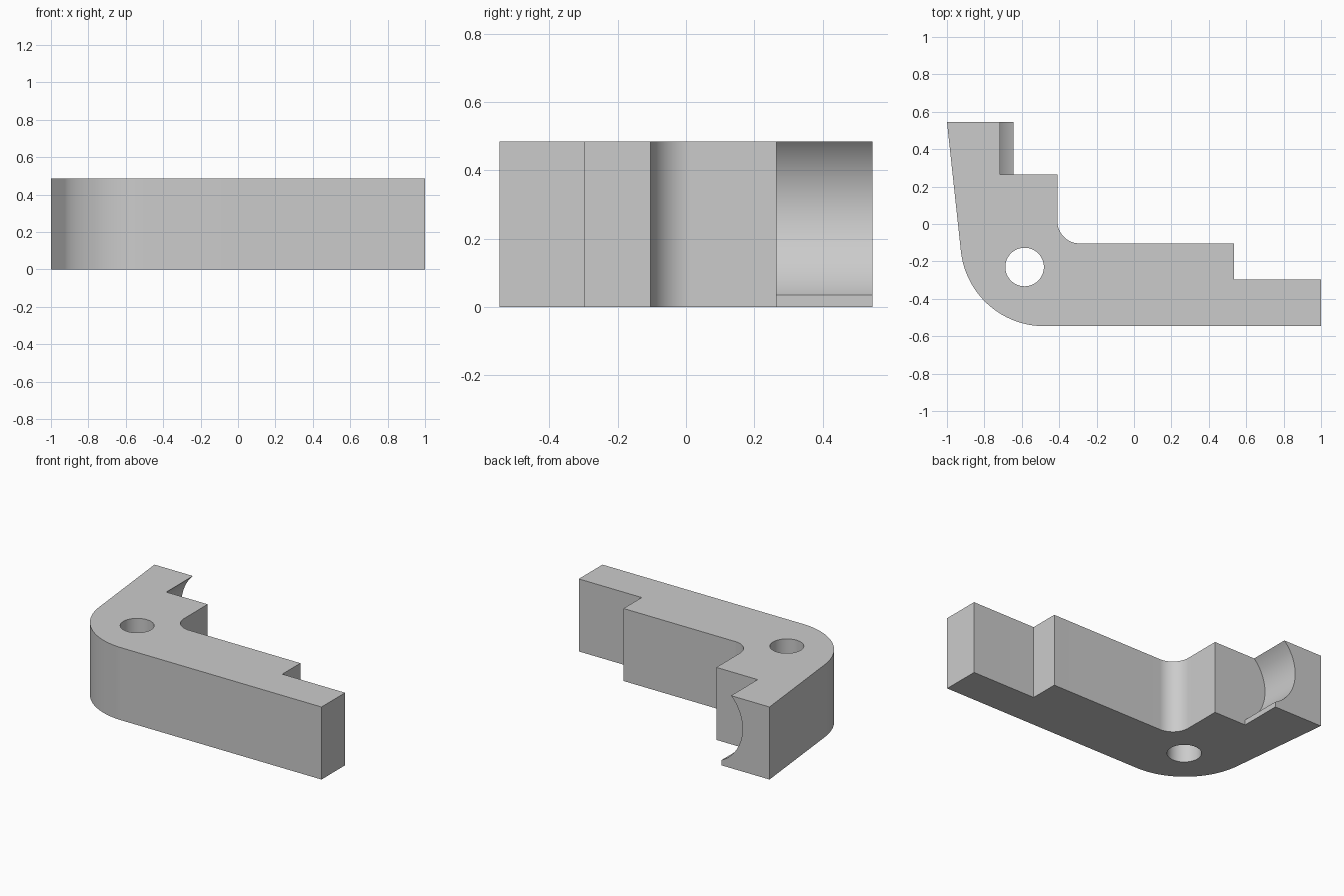
import bpy, bmesh, math
from math import radians, cos, sin, atan2, hypot

cube = bpy.data.objects.get("Cube")
if cube:
    bpy.data.objects.remove(cube, do_unlink=True)

HEIGHT = 0.485

grey = bpy.data.materials.new("plain grey")
grey.use_nodes = True
grey.diffuse_color = (0.6, 0.6, 0.6, 1)
grey.node_tree.nodes["Principled BSDF"].inputs["Base Color"].default_value = grey.diffuse_color


def arc(cx, cy, r, start, end, n=32):
    """Points along a circular arc, angles in radians."""
    steps = [start + (end - start) * i / n for i in range(n + 1)]
    return [(cx + r * cos(a), cy + r * sin(a)) for a in steps]


def prism(name, points, place, depth):
    """Extrude a closed profile; place maps a 2D point to 3D, depth is the sweep."""
    bm = bmesh.new()
    face = bm.faces.new([bm.verts.new(place(*p)) for p in points])
    swept = bmesh.ops.extrude_face_region(bm, geom=[face])["geom"]
    verts = [v for v in swept if isinstance(v, bmesh.types.BMVert)]
    bmesh.ops.translate(bm, vec=depth, verts=verts)
    bmesh.ops.recalc_face_normals(bm, faces=bm.faces)
    mesh = bpy.data.meshes.new(name)
    bm.to_mesh(mesh)
    bm.free()
    mesh.materials.append(grey)
    obj = bpy.data.objects.new(name, mesh)
    bpy.context.collection.objects.link(obj)
    return obj


# Angled bracket: stepped inner side, filleted inner corner, rounded outer corner
outline = [(-1, 0.546), (-0.645, 0.546), (-0.645, 0.265), (-0.41, 0.265)]
outline += arc(-0.29, 0.016, 0.12, radians(180), radians(270))
outline += [(0.535, -0.104), (0.535, -0.296), (1, -0.296), (1, -0.546)]
outline += arc(-0.48, -0.098, 0.448, radians(270), radians(186.1), 48)
bracket = prism("bracket", outline, lambda x, y: (x, y, 0), (0, 0, HEIGHT))

# Round pivot hole through the corner
hole = prism("pivot_hole_cutter", arc(-0.585, -0.23, 0.103, 0, radians(354.375), 63),
             lambda x, y: (x, y, -0.1), (0, 0, 0.8))

# Hollow in the end of the short arm, above a thin lip
cx, cz, top_x, lip_x, lip_z = -0.521, 0.285, -0.715, -0.645, 0.035
radius = hypot(lip_x - cx, lip_z - cz)
low = atan2(lip_z - cz, lip_x - cx) + 2 * math.pi
high = atan2(HEIGHT - cz, top_x - cx)
hollow_profile = arc(cx, cz, radius, low, high, 48)
hollow_profile += [(top_x + 0.05, 0.55), (-0.55, 0.55), (-0.55, lip_z)]
hollow = prism("hollow_cutter", hollow_profile,
               lambda x, z: (x, 0.265, z), (0, 0.5, 0))

bpy.context.view_layer.objects.active = bracket
for cutter in (hole, hollow):
    cutter.hide_render = True
    mod = bracket.modifiers.new(cutter.name, "BOOLEAN")
    mod.operation = "DIFFERENCE"
    mod.solver = "EXACT"
    mod.object = cutter
    bpy.ops.object.modifier_apply(modifier=mod.name)
    bpy.data.objects.remove(cutter, do_unlink=True)

bpy.ops.object.select_all(action="DESELECT")
bracket.select_set(True)
bpy.ops.object.shade_smooth_by_angle(angle=radians(20))
